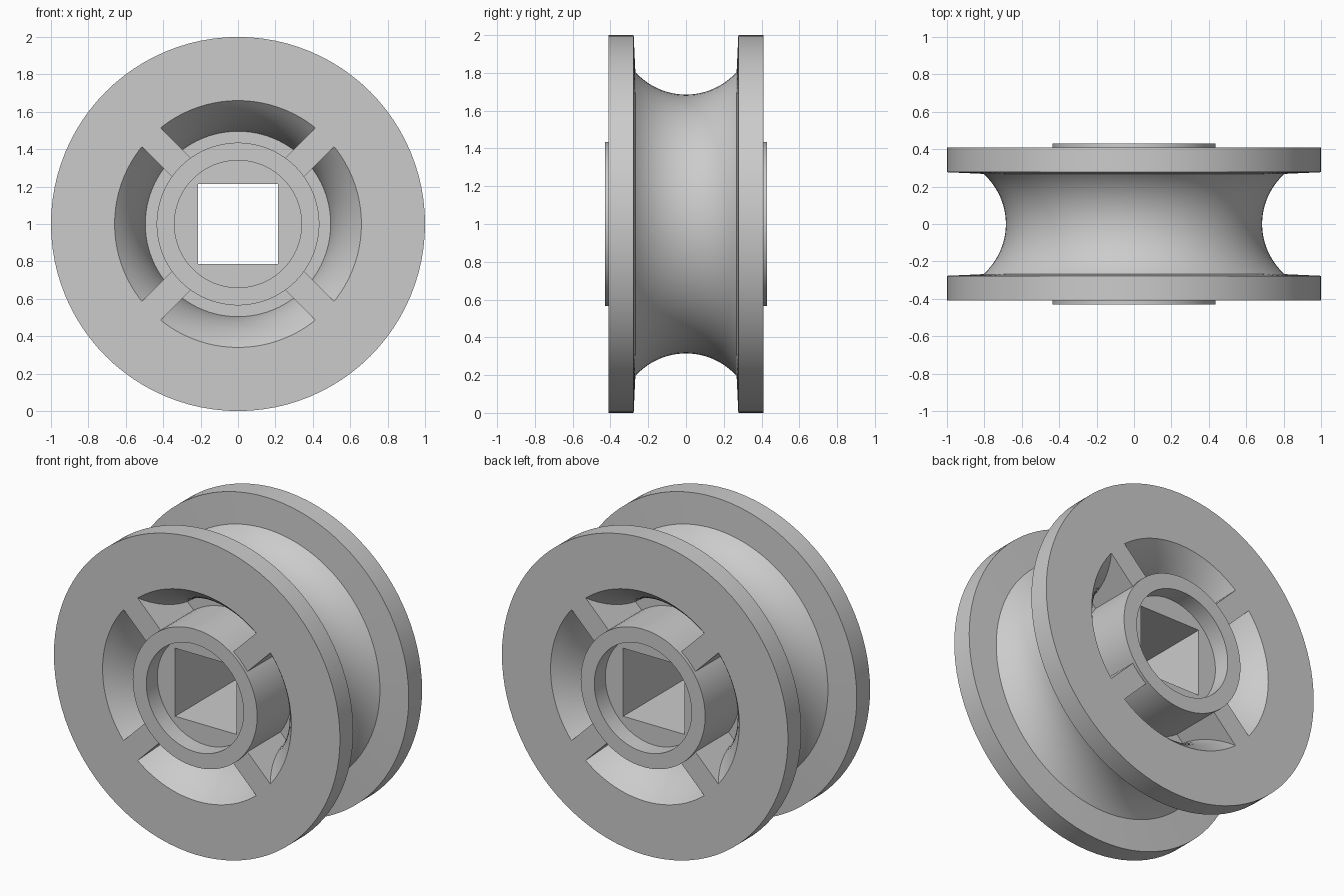
import bpy, bmesh, math
from mathutils import Matrix

if "Cube" in bpy.data.objects:
    bpy.data.objects.remove(bpy.data.objects["Cube"])

SEG = 96      # divisible by 8, so square corners land on vertices
CZ = 1.0      # axle height

grey = bpy.data.materials.new("light_grey")
grey.diffuse_color = (0.6, 0.6, 0.6, 1)
grey.use_nodes = True
grey.node_tree.nodes["Principled BSDF"].inputs["Base Color"].default_value = grey.diffuse_color


def finish(name, bm):
    bmesh.ops.recalc_face_normals(bm, faces=bm.faces)
    me = bpy.data.meshes.new(name)
    bm.to_mesh(me)
    bm.free()
    ob = bpy.data.objects.new(name, me)
    bpy.context.collection.objects.link(ob)
    me.materials.append(grey)
    bpy.ops.object.select_all(action='DESELECT')
    ob.select_set(True)
    bpy.context.view_layer.objects.active = ob
    bpy.ops.object.shade_smooth_by_angle(angle=math.radians(30))
    return ob


def lathe(name, profile):
    """Spin a closed (radius, y) profile about the y axle; a negative
    radius gives a square section of that half width."""
    bm = bmesh.new()
    rings = []
    for i in range(SEG):
        a = 2 * math.pi * i / SEG
        c, s = math.cos(a), math.sin(a)
        ring = []
        for r, y in profile:
            d = r if r > 0 else -r / max(abs(c), abs(s))
            ring.append(bm.verts.new((d * c, y, CZ + d * s)))
        rings.append(ring)
    n = len(profile)
    for i in range(SEG):
        p, q = rings[i], rings[(i + 1) % SEG]
        for j in range(n):
            k = (j + 1) % n
            bm.faces.new((p[j], p[k], q[k], q[j]))
    return finish(name, bm)


def arc(r_mid, r_end, half, steps):
    """Circular arc bulging towards the axle, from y=-half to y=+half."""
    sag = r_end - r_mid
    R = (half * half + sag * sag) / (2 * sag)
    t = math.asin(half / R)
    return [(r_mid + R - R * math.cos(u), R * math.sin(u))
            for u in (t * (2 * i / steps - 1) for i in range(steps + 1))]


# Grooved rim: two flanges, rope groove outside, curved shell inside
lathe("grooved_rim",
      [(1.0, -0.41), (1.0, -0.277)] + arc(0.685, 0.805, 0.268, 24)
      + [(1.0, 0.277), (1.0, 0.41)] + arc(0.49, 0.66, 0.41, 24)[::-1])

# Hub with a round recess on both sides and a square axle hole
lathe("hub", [(-0.215, -0.32), (0.34, -0.32), (0.34, -0.43), (0.435, -0.43),
              (0.435, 0.43), (0.34, 0.43), (0.34, 0.32), (-0.215, 0.32)])

# Thin disc closing the gap between hub and rim
lathe("web", [(0.42, -0.08), (0.52, -0.08), (0.52, 0.08), (0.42, 0.08)])

# Four diagonal spokes, flush with the flange faces
bm = bmesh.new()
for i in range(4):
    m = (Matrix.Translation((0, 0, CZ))
         @ Matrix.Rotation(math.radians(45 + 90 * i), 4, 'Y')
         @ Matrix.Translation((0.53, 0, 0))
         @ Matrix.Diagonal((0.26, 0.82, 0.14, 1)))
    bmesh.ops.create_cube(bm, size=1, matrix=m)
finish("spokes", bm)
